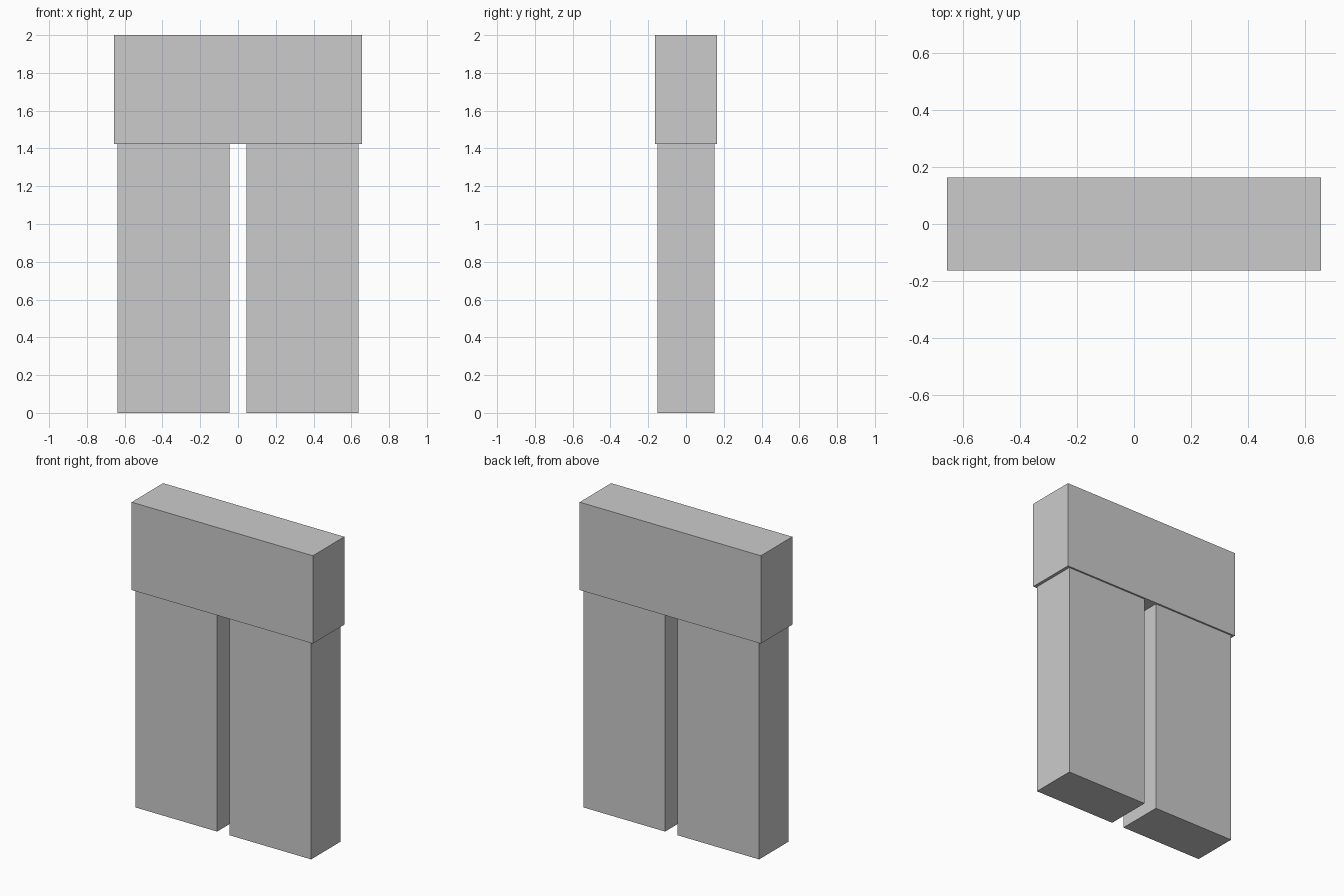
import bpy

if "Cube" in bpy.data.objects:
    bpy.data.objects.remove(bpy.data.objects["Cube"])


def box(name, x0, x1, half_depth, z0, z1):
    """Axis-aligned box centred on y = 0."""
    bpy.ops.mesh.primitive_cube_add(size=1, location=((x0 + x1) / 2, 0, (z0 + z1) / 2))
    obj = bpy.context.object
    obj.name = name
    obj.scale = (x1 - x0, 2 * half_depth, z1 - z0)
    bpy.ops.object.transform_apply(location=False, rotation=False, scale=True)
    return obj


SPLIT = 1.424  # height where the top block rests on the legs

# Wide upper block, slightly overhanging the legs on every side
box("upper_block", -0.657, 0.657, 0.163, SPLIT, 2.0)

# Pair of legs with a narrow gap between them
box("left_leg", -0.637, -0.045, 0.152, 0.0, SPLIT)
box("right_leg", 0.045, 0.637, 0.152, 0.0, SPLIT)
